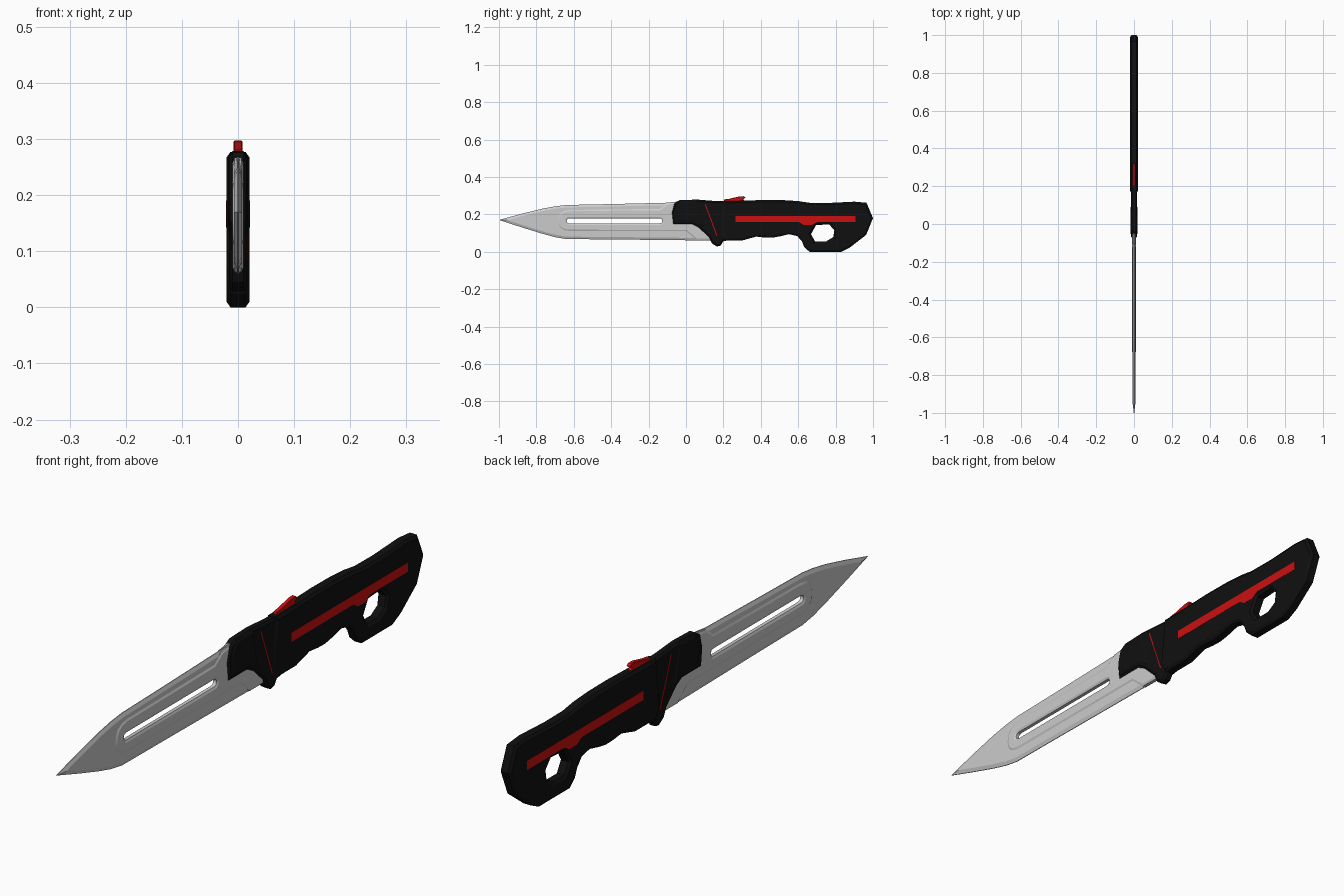
import bpy, bmesh, math
from mathutils import Vector


def material(name, rgb):
    m = bpy.data.materials.new(name)
    m.diffuse_color = (*rgb, 1)
    return m


BLACK = material("matte black", (0.005, 0.005, 0.005))
RED = material("signal red", (0.6, 0.005, 0.005))
STEEL = material("steel grey", (0.6, 0.6, 0.6))


def offset(pts, w, hole):
    """Move a closed loop by w into the material with mitred corners."""
    n = len(pts)
    area = sum(pts[i - 1][0] * pts[i][1] - pts[i][0] * pts[i - 1][1] for i in range(n))
    s = (1 if area > 0 else -1) * (-1 if hole else 1)
    out = []
    for i in range(n):
        p = Vector(pts[i])
        a = (p - Vector(pts[i - 1])).normalized()
        b = (Vector(pts[(i + 1) % n]) - p).normalized()
        na, nb = Vector((-a.y, a.x)), Vector((-b.y, b.x))
        out.append(p + (na + nb) * (s * w / max(0.08, 1 + na.dot(nb))))
    return out


def plate(name, mat, outline, half, width=0.0, depth=0.0, holes=()):
    """Side profile (y, z) thickened to x = +-half, with chamfered rims."""
    bm = bmesh.new()
    caps = {1: [], -1: []}
    for k, loop in enumerate([outline, *holes]):
        inner = offset(loop, width, k > 0) if width else loop
        layers = [(inner, half), (loop, half - depth), (loop, depth - half), (inner, -half)]
        if not width:
            layers = [layers[0], layers[3]]
        rings = [[bm.verts.new((x, p[0], p[1])) for p in pts] for pts, x in layers]
        n = len(loop)
        for r, q in zip(rings, rings[1:]):
            for i in range(n):
                j = (i + 1) % n
                bm.faces.new((r[i], r[j], q[j], q[i]))
        for side, ring in ((1, rings[0]), (-1, rings[-1])):
            caps[side] += [bm.edges.get((ring[i - 1], ring[i])) for i in range(n)]
    for side, edges in caps.items():
        bmesh.ops.triangle_fill(bm, use_beauty=True, edges=edges, normal=(side, 0, 0))
    bmesh.ops.recalc_face_normals(bm, faces=bm.faces[:])
    me = bpy.data.meshes.new(name)
    bm.to_mesh(me)
    bm.free()
    me.materials.append(mat)
    ob = bpy.data.objects.new(name, me)
    bpy.context.collection.objects.link(ob)
    bpy.ops.object.select_all(action='DESELECT')
    ob.select_set(True)
    bpy.context.view_layer.objects.active = ob
    bpy.ops.object.shade_smooth_by_angle(angle=math.radians(22))
    return ob


def slot(y0, y1, z, r, n=6):
    """Capsule-shaped loop."""
    pts = []
    for cy, start in ((y1, -90), (y0, 90)):
        for i in range(n + 1):
            t = math.radians(start + 180 * i / n)
            pts.append((cy + r * math.cos(t), z + r * math.sin(t)))
    return pts


SLOT = slot(-0.625, -0.14, 0.165, 0.013)

# Ground blade with sharpened rim
plate("blade", STEEL, [
    (-1.0, 0.17), (-0.88, 0.131), (-0.77, 0.097), (-0.70, 0.078), (-0.64, 0.068),
    (-0.4, 0.066), (0.14, 0.06), (0.14, 0.25), (-0.05, 0.268), (-0.11, 0.262),
    (-0.4, 0.255), (-0.64, 0.250), (-0.70, 0.243), (-0.77, 0.230), (-0.88, 0.203)],
    0.0068, 0.013, 0.0055, [SLOT])

# Thicker centre panel running back into the blade root
plate("blade_centre_panel", STEEL, [
    (-0.685, 0.165), (-0.683, 0.145), (-0.672, 0.126), (-0.65, 0.114), (-0.62, 0.110),
    (0.0, 0.109), (0.055, 0.063), (0.13, 0.063), (0.13, 0.25), (-0.05, 0.266),
    (-0.10, 0.260), (-0.14, 0.230), (-0.62, 0.225), (-0.65, 0.220), (-0.672, 0.207),
    (-0.683, 0.186)], 0.0098, 0.008, 0.0035, [SLOT])

# Guard with lower finger stop
plate("guard", BLACK, [
    (-0.068, 0.147), (0.035, 0.147), (0.07, 0.128), (0.125, 0.075), (0.138, 0.045),
    (0.165, 0.028), (0.185, 0.033), (0.205, 0.065), (0.25, 0.07), (0.25, 0.268),
    (0.15, 0.272), (0.06, 0.279), (-0.035, 0.276), (-0.062, 0.26), (-0.075, 0.21)],
    0.0155, 0.008, 0.006)

# Raised cheek at the front of the guard
plate("guard_cheek", BLACK, [
    (-0.045, 0.158), (0.04, 0.158), (0.075, 0.138), (0.10, 0.12), (0.06, 0.275),
    (-0.03, 0.272), (-0.052, 0.25), (-0.06, 0.21)], 0.018, 0.008, 0.005)

# Main grip with finger grooves, pommel and lanyard hole
plate("grip", BLACK, [
    (0.185, 0.272), (0.165, 0.10), (0.19, 0.055), (0.22, 0.06), (0.30, 0.06),
    (0.335, 0.07), (0.375, 0.081), (0.42, 0.076), (0.46, 0.075), (0.50, 0.082),
    (0.55, 0.094), (0.595, 0.084), (0.62, 0.055), (0.632, 0.025), (0.66, 0.0),
    (0.83, 0.0), (0.875, 0.022), (0.963, 0.09), (1.0, 0.18), (0.965, 0.262),
    (0.90, 0.268), (0.76, 0.261), (0.66, 0.262), (0.60, 0.271), (0.52, 0.276),
    (0.42, 0.277), (0.26, 0.272)], 0.0205, 0.010, 0.007,
    [[(0.668, 0.094), (0.695, 0.142), (0.765, 0.147), (0.793, 0.115),
      (0.787, 0.078), (0.750, 0.056), (0.690, 0.056)]])

# Red inlay along both sides of the grip
plate("grip_stripe", RED, [
    (0.265, 0.158), (0.605, 0.158), (0.63, 0.142), (0.672, 0.142), (0.70, 0.158),
    (0.905, 0.158), (0.905, 0.190), (0.265, 0.190)], 0.0212)

# Thin red seam across the guard
plate("guard_seam", RED, [
    (0.100, 0.255), (0.163, 0.085), (0.168, 0.085), (0.105, 0.255)], 0.0160)

# Thumb switch on the spine
plate("thumb_switch", RED, [
    (0.20, 0.262), (0.32, 0.262), (0.305, 0.280), (0.318, 0.289), (0.308, 0.297),
    (0.285, 0.296), (0.235, 0.284), (0.205, 0.280)], 0.008, 0.002, 0.002)
